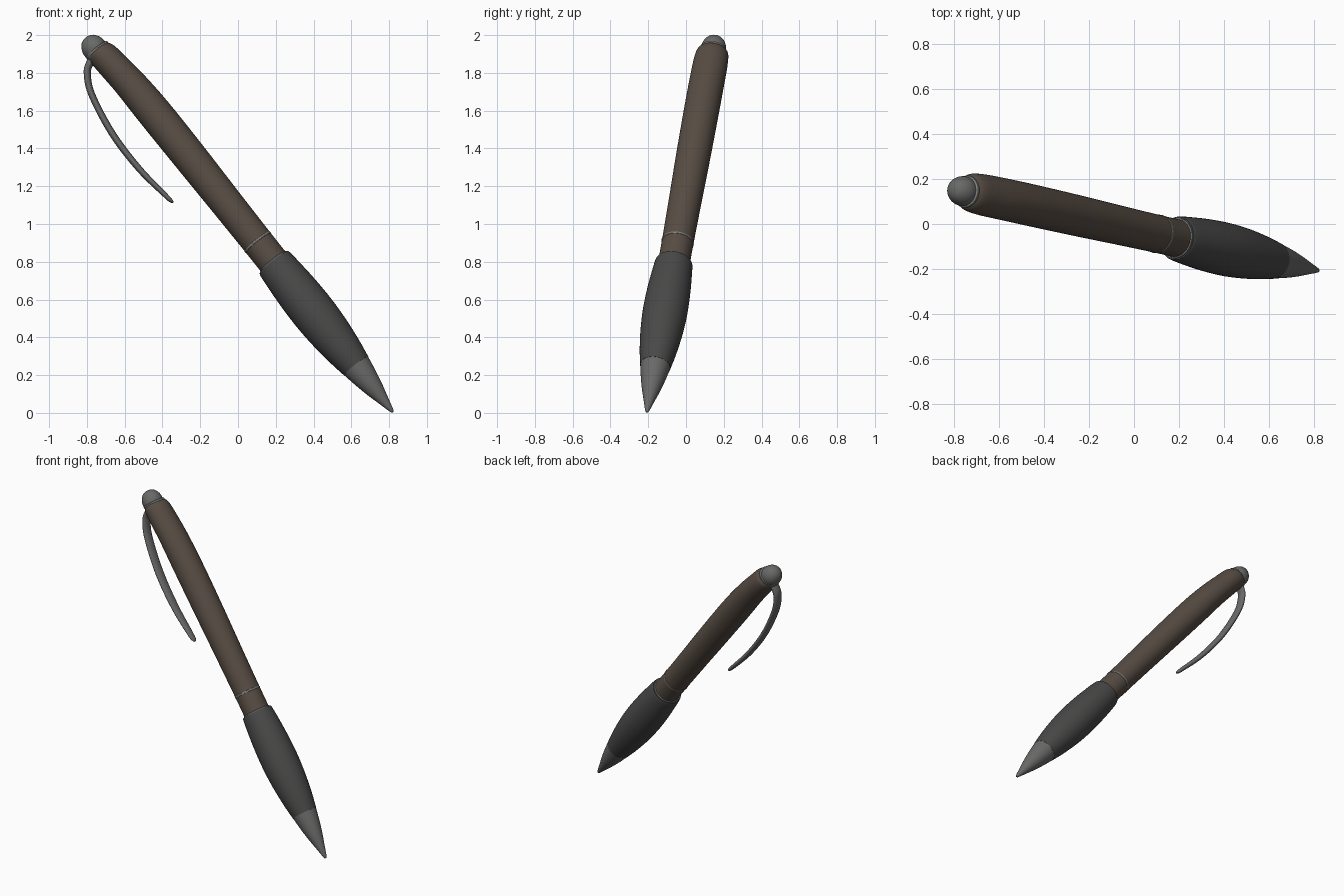
import bpy, bmesh, math
from mathutils import Vector

if "Cube" in bpy.data.objects:
    bpy.data.objects.remove(bpy.data.objects["Cube"])

# Pen frame: tip point, long axis, clip-side direction, width direction
TIP = Vector((0.82, -0.207, 0.004))
AXIS = Vector((-1.59, 0.362, 2.0)).normalized()
SIDE = Vector((-2.0, 0, -1.59)).normalized()
WIDE = AXIS.cross(SIDE).normalized()


def material(name, rgb):
    m = bpy.data.materials.new(name)
    m.diffuse_color = (*rgb, 1)
    m.use_nodes = True
    m.node_tree.nodes["Principled BSDF"].inputs["Base Color"].default_value = m.diffuse_color
    return m


def smooth_path(keys, steps):
    """Catmull-Rom interpolation through tuples."""
    pts = [Vector(k) for k in keys]
    pts = [2 * pts[0] - pts[1]] + pts + [2 * pts[-1] - pts[-2]]
    out = []
    for i in range(1, len(pts) - 2):
        a, b, c, d = pts[i - 1:i + 3]
        for s in range(steps):
            u = s / steps
            out.append(0.5 * (2 * b + (c - a) * u + (2 * a - 5 * b + 4 * c - d) * u * u
                              + (3 * b - a - 3 * c + d) * u ** 3))
    return out + [pts[-2]]


def loft(name, keys, mat, steps=4, segs=48, follow=False):
    """Skin ellipses (t, side offset, side radius, width radius); follow turns them along the path."""
    secs = smooth_path(keys, steps) if steps > 1 else [Vector(k) for k in keys]
    bm = bmesh.new()
    rings = []
    for i, (t, w, rs, rw) in enumerate(secs):
        n = SIDE
        if follow:
            a, b = secs[max(i - 1, 0)], secs[min(i + 1, len(secs) - 1)]
            n = (SIDE * (b[0] - a[0]) - AXIS * (b[1] - a[1])).normalized()
        c = TIP + AXIS * t + SIDE * w
        rings.append([bm.verts.new(c + n * rs * math.cos(q) + WIDE * rw * math.sin(q))
                      for q in (2 * math.pi * k / segs for k in range(segs))])
    for r0, r1 in zip(rings, rings[1:]):
        for k in range(segs):
            j = (k + 1) % segs
            bm.faces.new((r0[k], r0[j], r1[j], r1[k]))
    bm.faces.new(rings[0][::-1])
    bm.faces.new(rings[-1])
    bmesh.ops.recalc_face_normals(bm, faces=bm.faces)
    me = bpy.data.meshes.new(name)
    bm.to_mesh(me)
    bm.free()
    ob = bpy.data.objects.new(name, me)
    bpy.context.collection.objects.link(ob)
    me.materials.append(mat)
    bpy.ops.object.select_all(action='DESELECT')
    ob.select_set(True)
    bpy.context.view_layer.objects.active = ob
    bpy.ops.object.shade_smooth_by_angle(angle=math.radians(40))
    return ob


def round_keys(pairs, w=0.0):
    return [(t, w, r, r) for t, r in pairs]


brown = material("brown_barrel", (0.095, 0.072, 0.056))
rubber = material("dark_rubber", (0.065, 0.065, 0.064))
metal = material("grey_metal", (0.14, 0.14, 0.138))
trim = material("pale_trim", (0.2, 0.21, 0.2))

# Writing tip cone
loft("tip_cone", round_keys([(0, 0.004), (0.012, 0.011), (0.08, 0.029), (0.16, 0.050),
                             (0.24, 0.067), (0.316, 0.080)]), metal)
# Rubber grip
loft("grip", round_keys([(0.314, 0.081), (0.42, 0.098), (0.55, 0.112), (0.68, 0.118),
                         (0.82, 0.115), (0.95, 0.106), (1.01, 0.100), (1.022, 0.096)]), rubber)
# Barrel, flattening and leaning toward the clip at its top
loft("barrel", [(1.0, 0, .084, .084), (1.16, 0, .084, .084), (1.45, 0, .087, .087),
                (1.75, 0, .091, .091), (2.05, .002, .092, .093), (2.25, .007, .086, .093),
                (2.38, .017, .081, .092), (2.45, .023, .078, .088),
                (2.485, .028, .071, .080), (2.505, .031, .055, .060)], brown)
# Trim rings
for name, t, r, w in (("lower_ring", 1.022, .087, 0), ("upper_ring", 1.16, .0835, 0),
                      ("cap_ring", 2.498, .069, .033)):
    loft(name, round_keys([(t - .009, r - .006), (t - .005, r + .002),
                           (t + .005, r + .002), (t + .009, r - .006)], w), trim, steps=2)
# Push button cap
loft("push_button", round_keys([(2.46, .064), (2.50, .066), (2.53, .065), (2.555, .056),
                                (2.575, .041), (2.586, .022), (2.59, .003)], .038), metal)
# Pocket clip
loft("clip", [(2.485, .06, .020, .030), (2.47, .105, .020, .032), (2.435, .150, .019, .033),
              (2.33, .202, .018, .034), (2.10, .245, .018, .034), (1.865, .250, .017, .031),
              (1.66, .228, .013, .024), (1.62, .222, .009, .016), (1.608, .220, .003, .005)],
     metal, steps=6, segs=24, follow=True)
